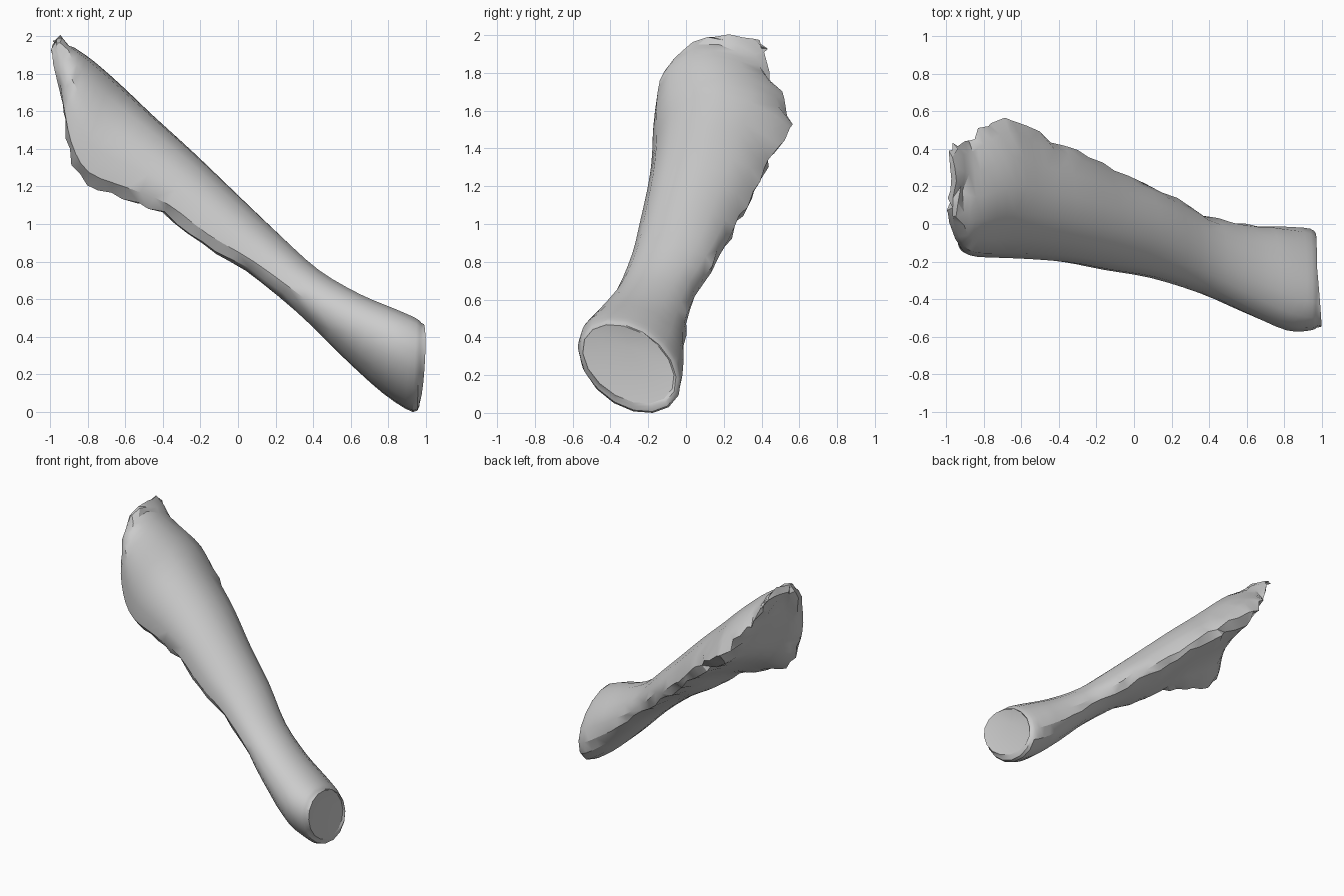
import bpy
import bmesh
import math
import random
from mathutils import Vector

random.seed(4)

default_cube = bpy.data.objects.get("Cube")
if default_cube:
    bpy.data.objects.remove(default_cube, do_unlink=True)

# Stations from the rounded joint end to the broken tip:
# upper edge x, z / lower edge x, z / y range / sideways lean / hollowness
STATIONS = [
    (.98, .47, .97, .05, -.53, -.08, -.09, 0),
    (.95, .5, .93, 0, -.55, -.04, -.09, 0),
    (.84, .55, .77, .1, -.56, -.02, -.06, 0),
    (.65, .63, .55, .29, -.48, 0, -.03, .06),
    (.43, .76, .3, .52, -.37, .05, 0, .2),
    (.22, .95, .02, .73, -.29, .18, 0, .34),
    (0, 1.16, -.22, .86, -.25, .28, 0, .46),
    (-.23, 1.38, -.42, 1.02, -.21, .39, 0, .58),
    (-.45, 1.58, -.62, 1.1, -.19, .48, 0, .72),
    (-.62, 1.74, -.82, 1.2, -.18, .56, 0, .88),
    (-.77, 1.87, -.9, 1.39, -.17, .49, 0, 1),
    (-.87, 1.94, -.94, 1.63, -.13, .43, 0, 1),
    (-.95, 2, -.99, 1.92, .04, .4, 0, 1),
]

# Crescent wall section: outer face from the back lip round to the front lip,
# then the shallow inner face on the way back
CRESCENT = [
    (1, .26), (.8, .58), (.42, .84), (0, 1), (-.4, .93), (-.75, .62),
    (-.95, .15), (-1, -.35), (-.96, -.8), (-.78, -1),
    (-.6, -.78), (-.43, -.45), (-.18, -.18), (.14, -.02), (.5, .06), (.87, .1),
]
COUNT = len(CRESCENT)
BACK_LIP = (0, COUNT - 1)
FRONT_LIP = (9, 10)
STEPS = 3


def catmull(a, b, c, d, t):
    """Smooth value between b and c."""
    return b + (c - a) * t / 2 + (2 * a - 5 * b + 4 * c - d) * t * t / 2 \
        + (3 * b - a - 3 * c + d) * t ** 3 / 2


def smooth_stations():
    last = len(STATIONS) - 1
    for i in range(last):
        near = [STATIONS[max(0, min(last, i + k))] for k in (-1, 0, 1, 2)]
        for step in range(STEPS):
            yield [catmull(*column, step / STEPS) for column in zip(*near)]
    yield STATIONS[last]


def section_point(index, station):
    """One point of a ring, blended from a round to a crescent section."""
    top_x, top_z, low_x, low_z, y_min, y_max, lean, hollow = station
    hollow = max(0, min(1, hollow))
    angle = math.tau * (index + .3) / COUNT
    round_side = Vector((math.cos(angle), math.sin(angle)))
    side, height = round_side.lerp(Vector(CRESCENT[index]), hollow)
    blend = (height + 1) / 2
    point = Vector((
        low_x + (top_x - low_x) * blend,
        (y_min + y_max) / 2 + side * (y_max - y_min) / 2 + lean * height,
        low_z + (top_z - low_z) * blend,
    ))
    # Splintered edges along both lips
    if index in BACK_LIP or index in FRONT_LIP:
        rough = (.026 if index in BACK_LIP else .014) * math.sqrt(hollow)
        point += Vector([random.uniform(-rough, rough) for _ in range(3)])
    return point


def build_bone():
    bm = bmesh.new()
    rings = [[bm.verts.new(section_point(i, station)) for i in range(COUNT)]
             for station in smooth_stations()]

    # Splintered tip
    for ring in rings[-3:]:
        for vert in ring:
            vert.co += Vector([random.uniform(-.012, .012) for _ in range(3)])

    # Side walls
    for ring, following in zip(rings, rings[1:]):
        for i in range(COUNT):
            j = (i + 1) % COUNT
            bm.faces.new((ring[i], ring[j], following[j], following[i]))

    # Joint face, tilted and slightly dished
    joint = bm.faces.new(list(reversed(rings[0])))
    bm.faces.new(rings[-1])
    for vert in rings[0]:
        vert.co.x -= .08 * (vert.co.y + .3)
    bmesh.ops.inset_region(bm, faces=[joint], thickness=.1, depth=-.006)

    # Small pit near the upper rim of the joint
    dished = bmesh.ops.poke(bm, faces=[joint])
    dished["verts"][0].co += Vector((-.03, 0, .09))

    bmesh.ops.recalc_face_normals(bm, faces=bm.faces[:])
    bmesh.ops.triangulate(bm, faces=[f for f in bm.faces if len(f.verts) > 3])

    # Rest on the ground
    lowest = min(vert.co.z for vert in bm.verts)
    bmesh.ops.translate(bm, verts=bm.verts[:], vec=(0, 0, -lowest))

    mesh = bpy.data.meshes.new("bone_fragment")
    bm.to_mesh(mesh)
    bm.free()
    bone = bpy.data.objects.new("bone_fragment", mesh)
    bpy.context.collection.objects.link(bone)
    return bone


def make_material(name, color):
    material = bpy.data.materials.new(name)
    material.use_nodes = True
    material.diffuse_color = color
    shader = material.node_tree.nodes["Principled BSDF"]
    shader.inputs["Base Color"].default_value = color
    return material


bone = build_bone()
bone.data.materials.append(make_material("pale_grey", (.6, .6, .6, 1)))

bpy.ops.object.select_all(action="DESELECT")
bone.select_set(True)
bpy.context.view_layer.objects.active = bone
bpy.ops.object.shade_smooth_by_angle(angle=math.radians(32))
